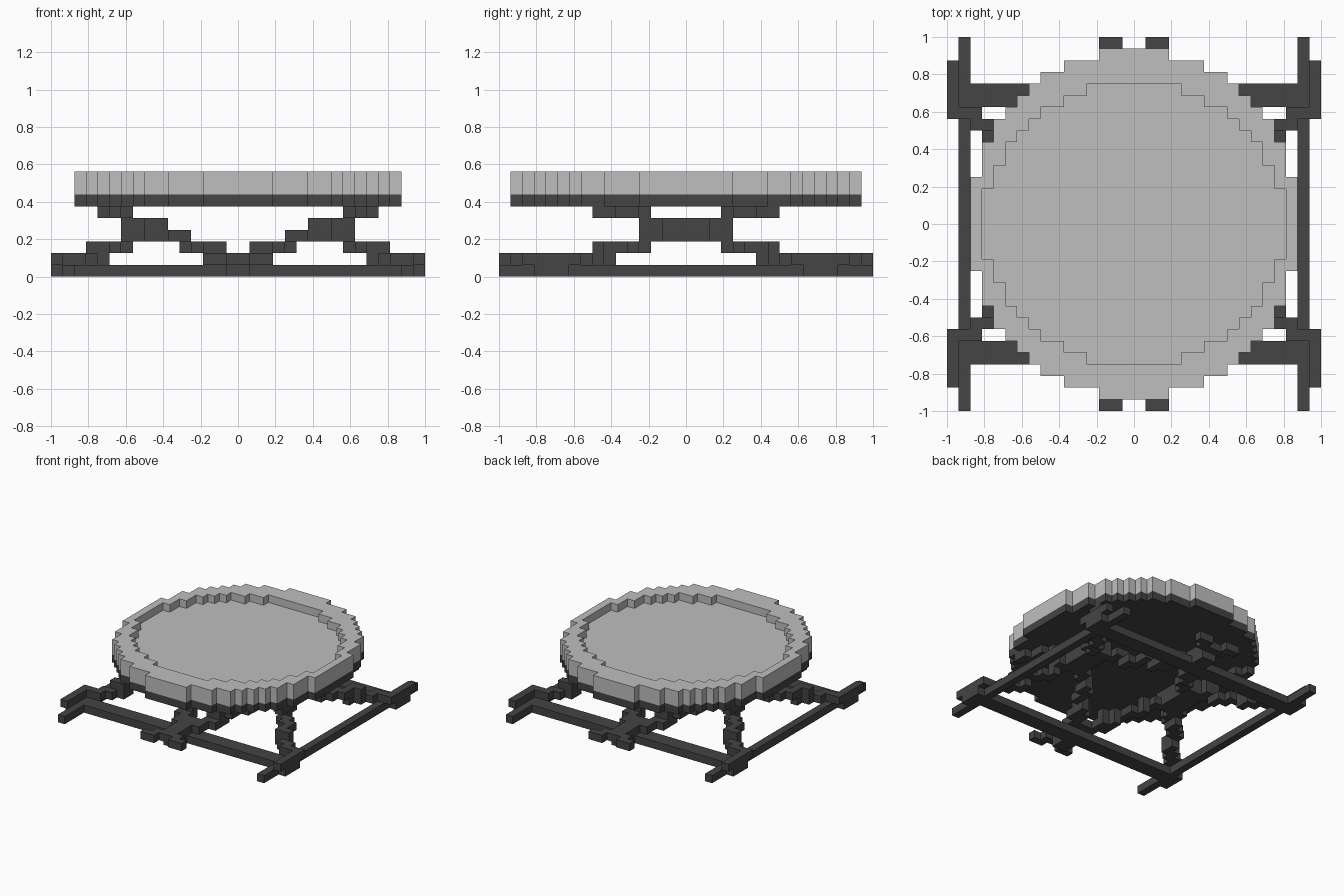
import bpy, bmesh, math
from mathutils import Vector

UNIT = 1 / 16  # edge of one block

old = bpy.data.objects.get("Cube")
if old:
    bpy.data.objects.remove(old, do_unlink=True)


def material(name, grey):
    mat = bpy.data.materials.new(name)
    mat.use_nodes = True
    colour = (grey, grey, grey, 1)
    mat.diffuse_color = colour
    mat.node_tree.nodes["Principled BSDF"].inputs["Base Color"].default_value = colour
    return mat


LIGHT = material("light grey", 0.52)
DARK = material("charcoal", 0.058)


def box(x0, x1, y0, y1, z0, z1):
    return {(x, y, z) for x in range(x0, x1) for y in range(y0, y1) for z in range(z0, z1)}


def mirrored(cells):
    """Repeat blocks in all four quadrants."""
    cells = cells | {(-1 - x, y, z) for x, y, z in cells}
    return cells | {(x, -1 - y, z) for x, y, z in cells}


def build(name, cells, mat):
    """Make the outer skin of a set of blocks and merge its flat faces."""
    bm = bmesh.new()
    verts = {}

    def vert(p):
        key = tuple(round(v) for v in p)
        if key not in verts:
            verts[key] = bm.verts.new(Vector(key) * UNIT)
        return verts[key]

    for cell in cells:
        for axis in range(3):
            for side in (0, 1):
                near = list(cell)
                near[axis] += 2 * side - 1
                if tuple(near) in cells:
                    continue
                corner = Vector(cell)
                corner[axis] += side
                u, v = Vector(), Vector()
                u[(axis + 1) % 3] = v[(axis + 2) % 3] = 1
                ring = [corner, corner + u, corner + u + v, corner + v]
                bm.faces.new([vert(p) for p in (ring if side else ring[::-1])])
    bmesh.ops.dissolve_limit(bm, angle_limit=math.radians(1), verts=bm.verts, edges=bm.edges)
    mesh = bpy.data.meshes.new(name)
    bm.to_mesh(mesh)
    bm.free()
    mesh.materials.append(mat)
    obj = bpy.data.objects.new(name, mesh)
    bpy.context.collection.objects.link(obj)


def disc(steps, z0, z1):
    """Stepped disc from (half width, half depth) pairs."""
    cells = set()
    for w, d in steps:
        cells |= box(-w, w, -d, d, z0, z1)
    return cells


def run(z, *pieces):
    """Strut pieces lying in one layer."""
    cells = set()
    for x0, x1, y0, y1 in pieces:
        cells |= box(x0, x1, y0, y1, z, z + 1)
    return cells


# Round tray: dark underside, light floor and raised rim
outer = [(3, 15), (6, 14), (8, 13), (9, 12), (10, 11), (11, 10), (12, 9), (13, 7), (14, 4)]
inner = [(4, 12), (6, 11), (8, 10), (9, 9), (10, 8), (11, 7), (12, 5), (13, 3)]
build("tray_underside", disc(outer, 6, 7), DARK)
build("tray", disc(outer, 7, 9) - disc(inner, 8, 9), LIGHT)

# Ground frame: two side rails and two wider cross rails
frame = box(14, 15, 0, 16, 0, 1) | box(0, 15, 10, 12, 0, 1) | box(15, 16, 10, 13, 0, 1)
build("ground_frame", mirrored(frame), DARK)

# Legs climbing from the frame corners to the hubs
corner_leg = run(1, (15, 16, 9, 14), (13, 16, 9, 10), (12, 14, 8, 9), (11, 13, 7, 8), (11, 12, 6, 7))
corner_leg |= run(2, (11, 13, 7, 8), (11, 12, 6, 7), (10, 12, 5, 6), (9, 11, 4, 5), (9, 10, 3, 4))
build("corner_legs", mirrored(corner_leg), DARK)

# Legs crossing over the middle of each cross rail, with splayed feet
middle_leg = run(0, (0, 1, 12, 14))
middle_leg |= run(1, (1, 3, 15, 16), (0, 2, 14, 15), (0, 1, 11, 14), (0, 2, 9, 11), (1, 3, 7, 9), (2, 3, 6, 7))
middle_leg |= run(2, (1, 3, 7, 8), (2, 4, 6, 7), (3, 4, 5, 6), (3, 5, 4, 5), (4, 5, 3, 4))
middle_leg |= run(3, (4, 6, 3, 4), (5, 7, 2, 3))
build("middle_legs", mirrored(middle_leg), DARK)

# Hubs where the legs meet
hub = run(3, (8, 10, 2, 4), (6, 9, 0, 3)) | run(4, (8, 10, 2, 4), (6, 9, 0, 3))
build("hubs", mirrored(hub), DARK)

# Arms spreading from the hubs to the tray
arm = run(5, (9, 10, 3, 4), (9, 11, 4, 5), (10, 11, 5, 6), (10, 12, 6, 7), (11, 12, 7, 8))
build("support_arms", mirrored(arm), DARK)
